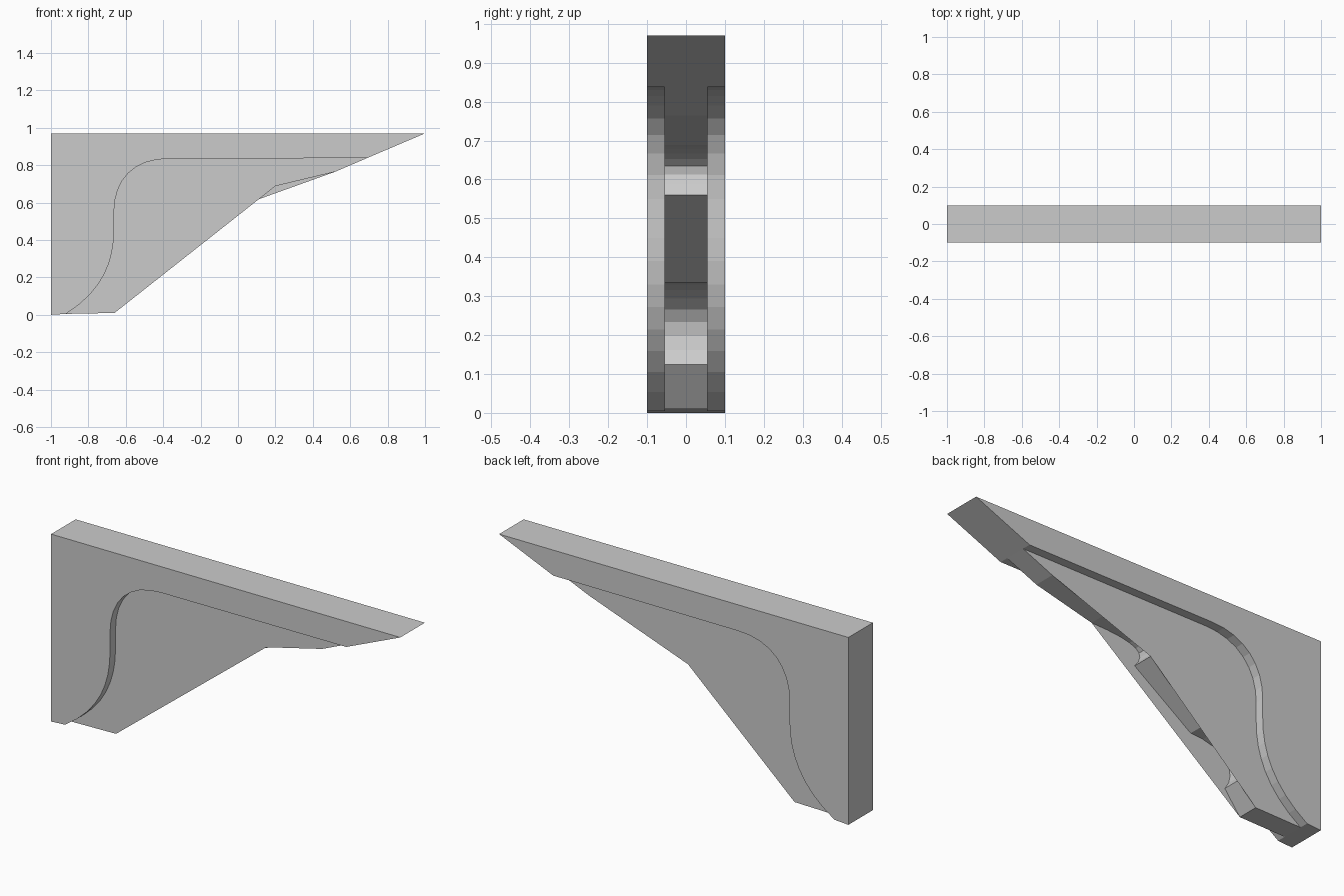
import bpy
from mathutils import Vector
from mathutils.geometry import interpolate_bezier

cube = bpy.data.objects.get("Cube")
if cube:
    bpy.data.objects.remove(cube)

grey = bpy.data.materials.new("plain_grey")
grey.use_nodes = True
colour = (0.6, 0.6, 0.6, 1)
grey.diffuse_color = colour
grey.node_tree.nodes["Principled BSDF"].inputs["Base Color"].default_value = colour


def curve(a, b, c, d, steps):
    """Points along a cubic curve in the xz plane."""
    pts = interpolate_bezier(*[Vector((x, z, 0)) for x, z in (a, b, c, d)], steps)
    return [(p.x, p.y) for p in pts]


def build(name, rim, front, back, half):
    """Join a rim strip with a front and a back panel; profiles run anticlockwise."""
    verts, faces = [], []

    def add(points, y):
        start = len(verts)
        verts.extend((x, y, z) for x, z in points)
        return list(range(start, len(verts)))

    f, b = add(rim, -half), add(rim, half)
    for i in range(len(rim)):
        j = (i + 1) % len(rim)
        faces.append((f[i], b[i], b[j], f[j]))
    faces.append(add(front, -half))
    faces.append(add(back, half)[::-1])
    mesh = bpy.data.meshes.new(name)
    mesh.from_pydata(verts, [], faces)
    mesh.materials.append(grey)
    mesh.update()
    obj = bpy.data.objects.new(name, mesh)
    bpy.context.collection.objects.link(obj)
    return obj


# Full-width body: wall post and top rail joined by an S-shaped inner edge
s_curve = (curve((-0.92, 0.005), (-0.72, 0.13), (-0.663, 0.29), (-0.663, 0.45), 9)
           + curve((-0.663, 0.55), (-0.663, 0.72), (-0.56, 0.835), (-0.37, 0.835), 9))
body = [(-1, 0)] + s_curve + [(0.69, 0.838), (1, 0.97), (-1, 0.97)]
build("bracket_body", body, body, body, 0.1)

# Thinner web: scalloped underside between two straight-edged side panels
foot, ridge, lip, nose = (-0.66, 0.01), (-0.05, 0.56), (0.2, 0.688), (0.52, 0.765)
lower_scallop = curve((-0.573, 0.125), (-0.65, 0.22), (-0.58, 0.335), (-0.375, 0.335), 9)
upper_scallop = curve(ridge, (-0.12, 0.64), (-0.08, 0.685), lip, 9)
heel = [(-0.92, 0.005)]
hidden = [(0.69, 0.838), (0.6, 0.9), (-0.6, 0.9), (-0.95, 0.05)]  # inside the body
rim = heel + [foot] + lower_scallop + upper_scallop + [nose] + hidden
build("scalloped_web", rim,
      heel + [foot, lip, nose] + hidden,
      heel + [foot, ridge, nose] + hidden, 0.055)
